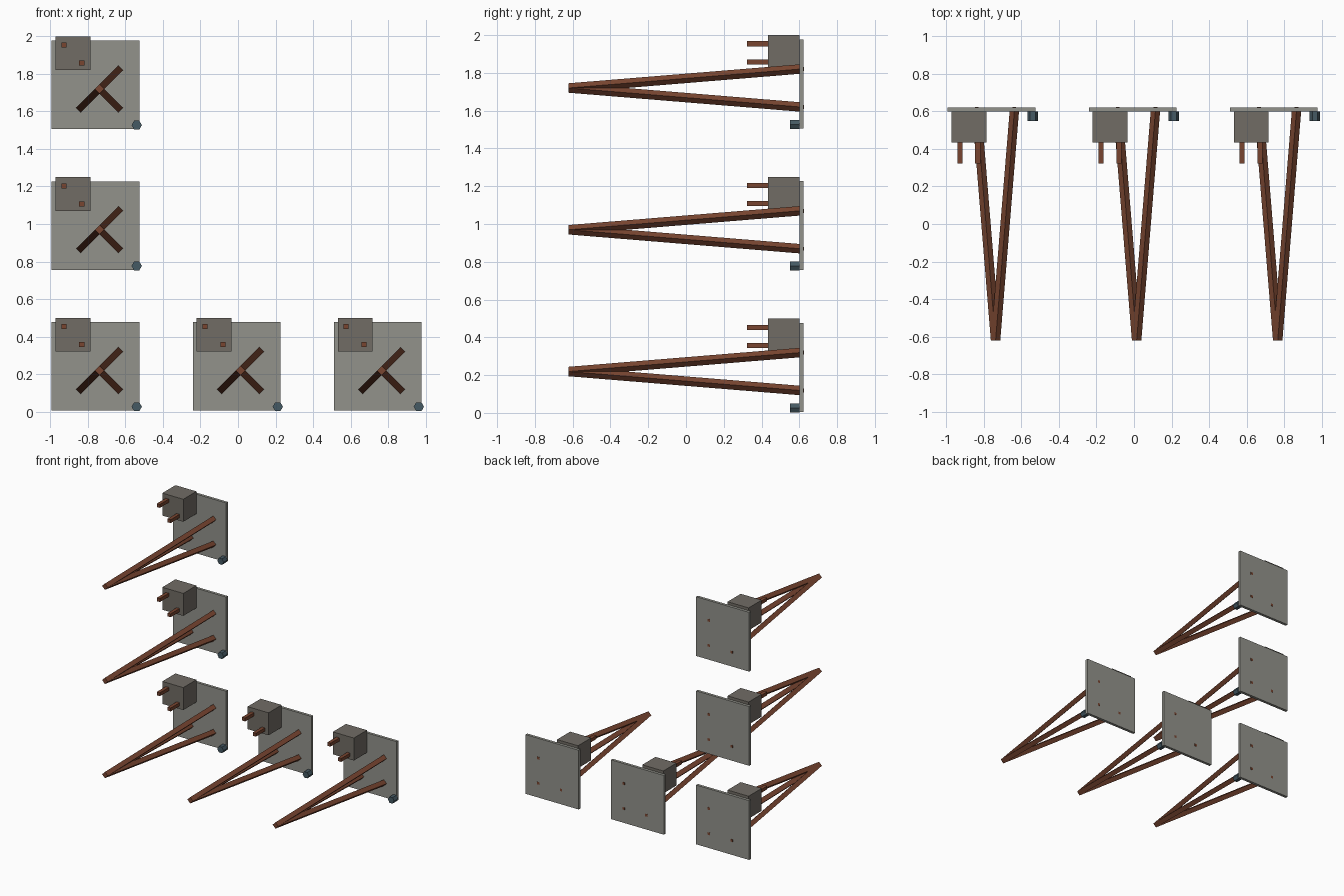
import bpy, bmesh, math
from mathutils import Vector

if "Cube" in bpy.data.objects:
    bpy.data.objects.remove(bpy.data.objects["Cube"])


def material(name, rgb):
    m = bpy.data.materials.new(name)
    m.diffuse_color = (*rgb, 1)
    m.use_nodes = True
    m.node_tree.nodes["Principled BSDF"].inputs["Base Color"].default_value = m.diffuse_color
    return m


STONE = material("pale_stone", (0.29, 0.29, 0.26))
BLOCK = material("dark_stone", (0.165, 0.15, 0.13))
RUST = material("rust", (0.19, 0.06, 0.03))
SLATE = material("slate", (0.06, 0.10, 0.125))


def prism(name, start, end, radius, sides, turn, mat):
    """Flat-faced bar whose end polygons lie in the x-z plane."""
    bm = bmesh.new()
    rings = []
    for p in (start, end):
        angles = [turn + i * math.tau / sides for i in range(sides)]
        rings.append([bm.verts.new(Vector(p) + radius * Vector((math.cos(a), 0, math.sin(a))))
                      for a in angles])
        bm.faces.new(rings[-1])
    for i in range(sides):
        j = (i + 1) % sides
        bm.faces.new((rings[0][i], rings[0][j], rings[1][j], rings[1][i]))
    bmesh.ops.recalc_face_normals(bm, faces=bm.faces)
    return finish(name, bm, mat)


def box(name, lo, hi, mat):
    bm = bmesh.new()
    bmesh.ops.create_cube(bm, size=1)
    lo, hi = Vector(lo), Vector(hi)
    bmesh.ops.scale(bm, vec=hi - lo, verts=bm.verts)
    bmesh.ops.translate(bm, vec=(lo + hi) / 2, verts=bm.verts)
    return finish(name, bm, mat)


def finish(name, bm, mat):
    mesh = bpy.data.meshes.new(name)
    bm.to_mesh(mesh)
    bm.free()
    mesh.materials.append(mat)
    ob = bpy.data.objects.new(name, mesh)
    bpy.context.collection.objects.link(ob)
    return ob


parts = []
# square wall plate
parts.append(box("plate", (-0.993, 0.60, 0.005), (-0.525, 0.622, 0.477), STONE))
# corner block with two pegs
parts.append(box("corner_block", (-0.972, 0.435, 0.32), (-0.787, 0.60, 0.499), BLOCK))
for x, z in ((-0.928, 0.453), (-0.833, 0.357)):
    parts.append(box("peg", (x - 0.0135, 0.322, z - 0.0135), (x + 0.0135, 0.44, z + 0.0135), RUST))
# three spars meeting at a front apex
for x, z in ((-0.638, 0.319), (-0.638, 0.119), (-0.838, 0.119)):
    parts.append(prism("spar", (-0.738, -0.622, 0.219), (x, 0.6, z), 0.025, 4, 0, RUST))
    # small spar tip showing through the plate
    parts.append(box("spar_tip", (x - 0.01, 0.595, z - 0.01), (x + 0.01, 0.6235, z + 0.01), RUST))
# hexagonal bolt at the lower corner
parts.append(prism("hex_bolt", (-0.54, 0.55, 0.026), (-0.54, 0.60, 0.026), 0.0275, 6, 0, SLATE))

# repeat the unit along the L-shaped layout
for dx, dz in ((1, 0), (2, 0), (0, 1), (0, 2)):
    for ob in parts:
        copy = ob.copy()
        copy.location = (0.752 * dx, 0, 0.7505 * dz)
        bpy.context.collection.objects.link(copy)
